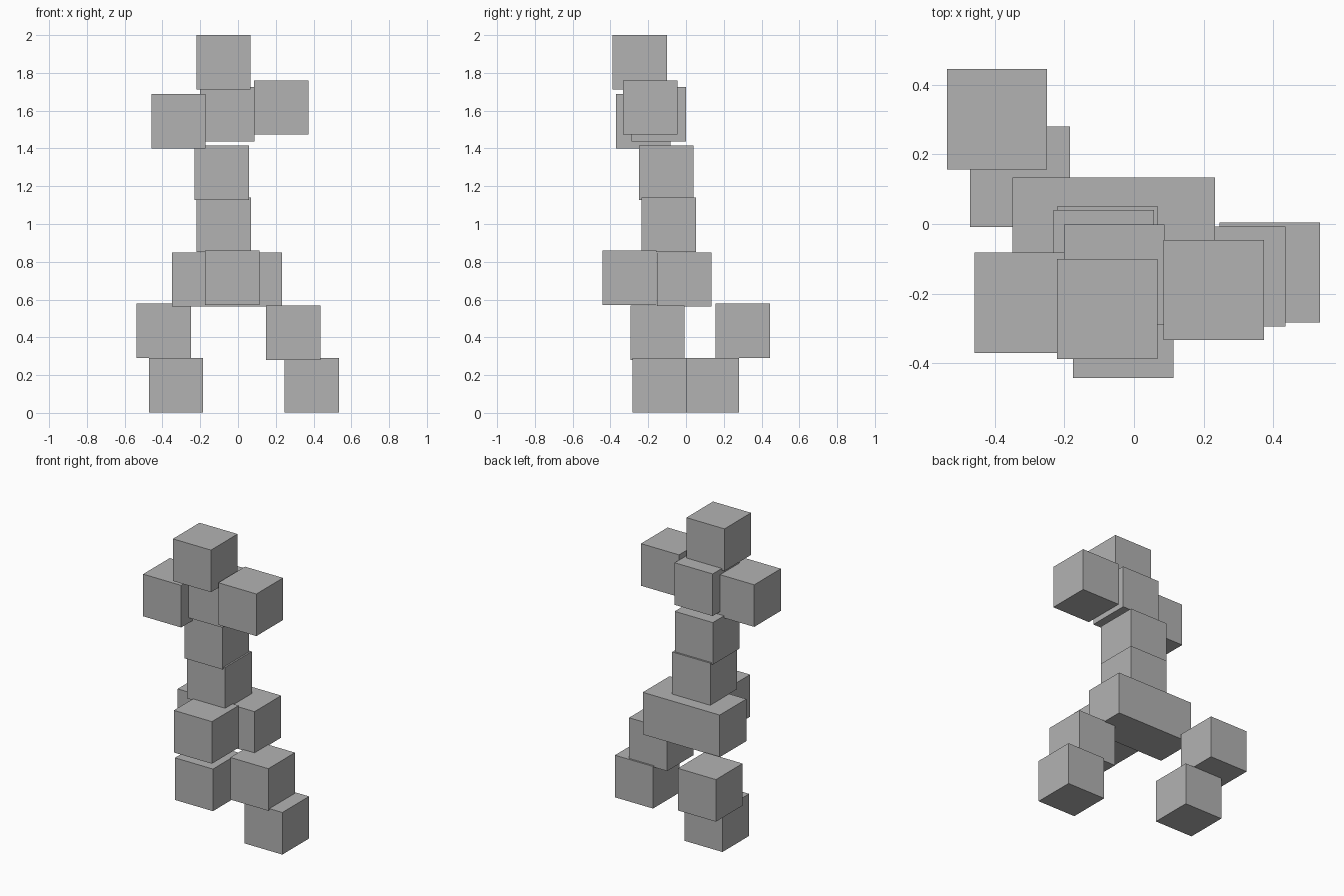
import bpy
import bmesh
from mathutils import Matrix, Vector

default = bpy.data.objects.get("Cube")
if default:
    bpy.data.objects.remove(default, do_unlink=True)

SIDE = 0.288

grey = bpy.data.materials.new("plain_grey")
grey.use_nodes = True
colour = (0.45, 0.45, 0.45, 1.0)
grey.diffuse_color = colour
grey.node_tree.nodes["Principled BSDF"].inputs["Base Color"].default_value = colour


def block(name, centre, width=SIDE):
    """Sharp-edged box of the common side, optionally wider along x."""
    mesh = bpy.data.meshes.new(name)
    bm = bmesh.new()
    bmesh.ops.create_cube(bm, size=1, matrix=Matrix.Diagonal((width, SIDE, SIDE, 1)))
    bm.to_mesh(mesh)
    bm.free()
    mesh.materials.append(grey)
    obj = bpy.data.objects.new(name, mesh)
    obj.location = Vector(centre)
    bpy.context.collection.objects.link(obj)
    return obj


# Head, chest and arms
block("head", (-0.077, -0.244, 1.856))
block("chest", (-0.057, -0.145, 1.58))
block("left_arm", (0.229, -0.19, 1.617))
block("right_arm", (-0.315, -0.226, 1.544))

# Spine
block("upper_spine", (-0.087, -0.104, 1.271))
block("lower_spine", (-0.076, -0.092, 0.995))

# Pelvis with the block at its front
block("pelvis", (-0.058, -0.01, 0.706), width=0.582)
block("front_block", (-0.031, -0.299, 0.716))

# Legs
block("left_thigh", (0.292, -0.151, 0.424))
block("left_foot", (0.39, -0.139, 0.146))
block("right_thigh", (-0.394, 0.301, 0.434))
block("right_foot", (-0.328, 0.136, 0.146))
